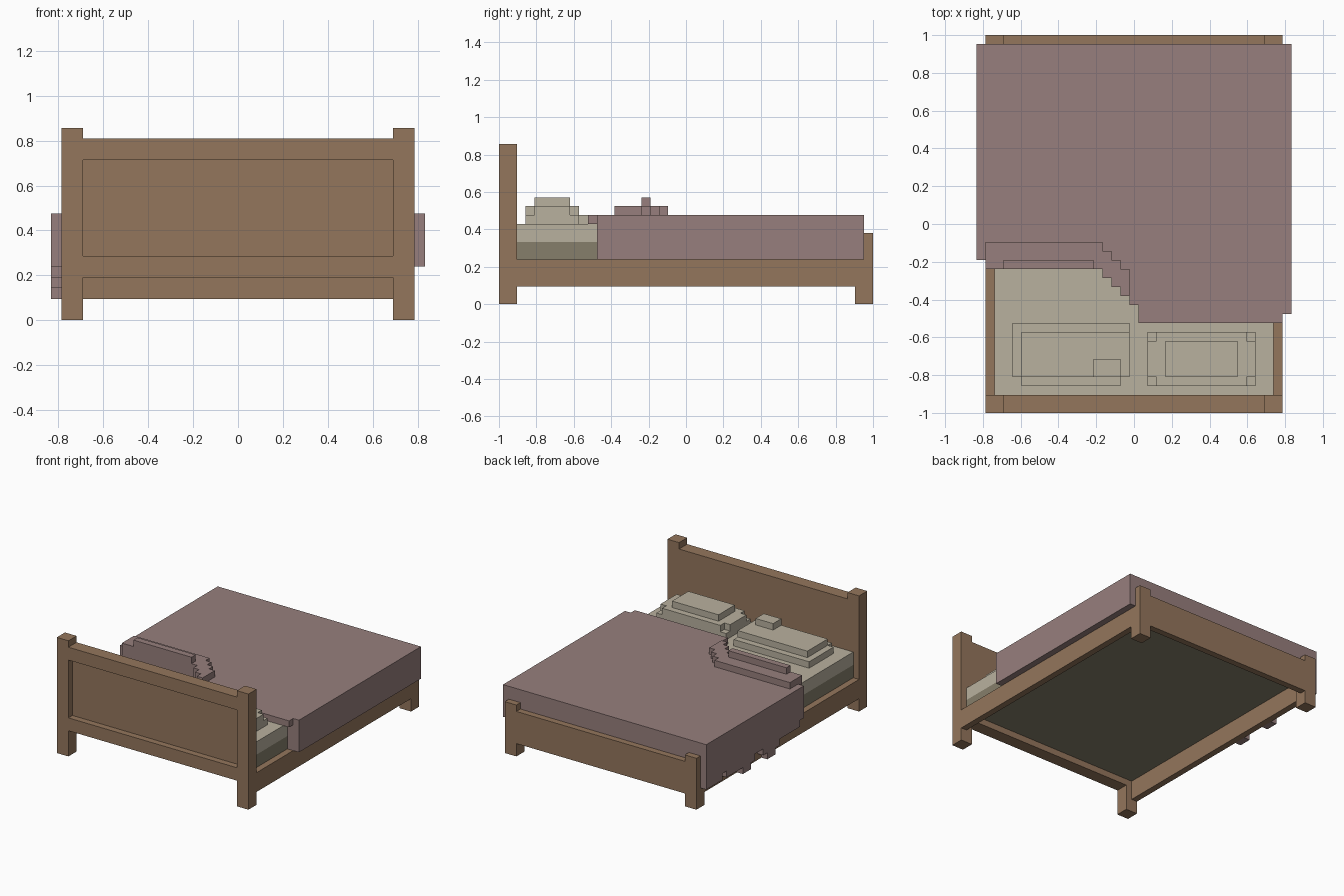
import bpy
import bmesh
from mathutils import Vector

cube = bpy.data.objects.get("Cube")
if cube:
    bpy.data.objects.remove(cube, do_unlink=True)

UNIT = 1 / 21          # edge of one building block
POST_IN, POST_OUT = 14.5, 16.5
MATTRESS = 15.5
DRAPE = 17.5


def linear(channel):
    c = channel / 255
    return c / 12.92 if c <= 0.04045 else ((c + 0.055) / 1.055) ** 2.4


def material(name, *rgb):
    colour = [linear(c) for c in rgb] + [1]
    mat = bpy.data.materials.new(name)
    mat.use_nodes = True
    mat.diffuse_color = colour
    for node in mat.node_tree.nodes:
        if node.type == 'BSDF_PRINCIPLED':
            node.inputs["Base Color"].default_value = colour
            node.inputs["Roughness"].default_value = 0.9
    return mat


wood = material("brown wood", 148, 118, 92)
blanket_cloth = material("dusty rose blanket", 151, 127, 125)
linen = material("cream linen", 185, 177, 159)
base_cloth = material("olive mattress base", 134, 127, 107)


def part(name, mat, *boxes):
    """Make one object from boxes given as x, y and z ranges in units."""
    bm = bmesh.new()
    for ranges in boxes:
        low = Vector([min(r) for r in ranges])
        high = Vector([max(r) for r in ranges])
        verts = bmesh.ops.create_cube(bm, size=1)["verts"]
        for v in verts:
            v.co = [(l if c < 0 else h) * UNIT
                    for c, l, h in zip(v.co, low, high)]
    mesh = bpy.data.meshes.new(name)
    bm.to_mesh(mesh)
    bm.free()
    mesh.materials.append(mat)
    obj = bpy.data.objects.new(name, mesh)
    bpy.context.collection.objects.link(obj)
    return obj


# Posts and side rails, one of each per side
for side, label in ((1, "left"), (-1, "right")):
    post_x = (side * POST_IN, side * POST_OUT)
    part(label + "_head_post", wood, (post_x, (-21, -19), (0, 18)))
    part(label + "_foot_post", wood,
         (post_x, (19, 21), (0, 5)), (post_x, (20, 21), (5, 8)))
    part(label + "_side_rail", wood,
         ((side * MATTRESS, side * POST_OUT), (-19, 20), (2, 5)))

# Headboard: a frame around a recessed panel
inner = (-POST_IN, POST_IN)
part("headboard_frame", wood,
     (inner, (-21, -19), (4, 6)), (inner, (-21, -19), (15, 17)))
part("headboard_panel", wood, (inner, (-20, -19), (6, 15)))
part("footboard", wood, (inner, (20, 21), (2, 7)))

# Mattress in two layers
bed_x = (-MATTRESS, MATTRESS)
part("mattress_base", base_cloth, (bed_x, (-19, 19), (5, 7)))
part("mattress_top", linen, (bed_x, (-19, 19), (7, 9)))

# Blanket top, with a stepped edge where the corner is turned back
top = [((-POST_OUT, -3.5), (-5, 20), (9, 10)),
       ((0.5, POST_OUT), (-11, 20), (9, 10))]
fold = [((-POST_OUT, -3.5), (-5, -2), (10, 11)),
        ((-POST_IN, -4.5), (-5, -4), (11, 12))]
for step in range(4):
    x = (step - 3.5, step - 2.5)
    top.append((x, (-6 - step, 20), (9, 10)))
    if step < 3:
        fold.append((x, (-6 - step, -3 - step), (10, 11)))
part("blanket_top", blanket_cloth, *top)
part("blanket_fold", blanket_cloth, *fold)

# Blanket sides and end
part("blanket_left_side", blanket_cloth,
     ((MATTRESS, DRAPE), (-10, 20), (5, 10)))
hang_x = (-DRAPE, -POST_OUT)
hem = [(hang_x, span, (bottom, 6)) for span, bottom in
       (((-3, 20), 4), ((2, 6), 3), ((8, 15), 3), ((16, 20), 3),
        ((3, 5), 2), ((9, 11), 2))]
part("blanket_right_side", blanket_cloth,
     ((-DRAPE, -MATTRESS), (-4, 20), (5, 10)),
     ((-POST_OUT, -MATTRESS), (-5, -4), (5, 10)), *hem)
part("blanket_end", blanket_cloth, (bed_x, (19, 20), (5, 10)))

# Pillows, built up in stepped layers
part("left_pillow", linen,
     ((1.5, 13.5), (-18, -12), (9, 10)),
     ((2.5, 12.5), (-18, -12), (10, 11)),
     ((1.5, 13.5), (-17, -13), (10, 11)),
     ((3.5, 11.5), (-17, -13), (11, 12)))
part("right_pillow", linen,
     ((-13.5, -0.5), (-17, -11), (9, 10)),
     ((-12.5, -1.5), (-18, -11), (9, 10)),
     ((-12.5, -0.5), (-17, -12), (10, 11)),
     ((-4.5, -1.5), (-17, -15), (11, 12)))
